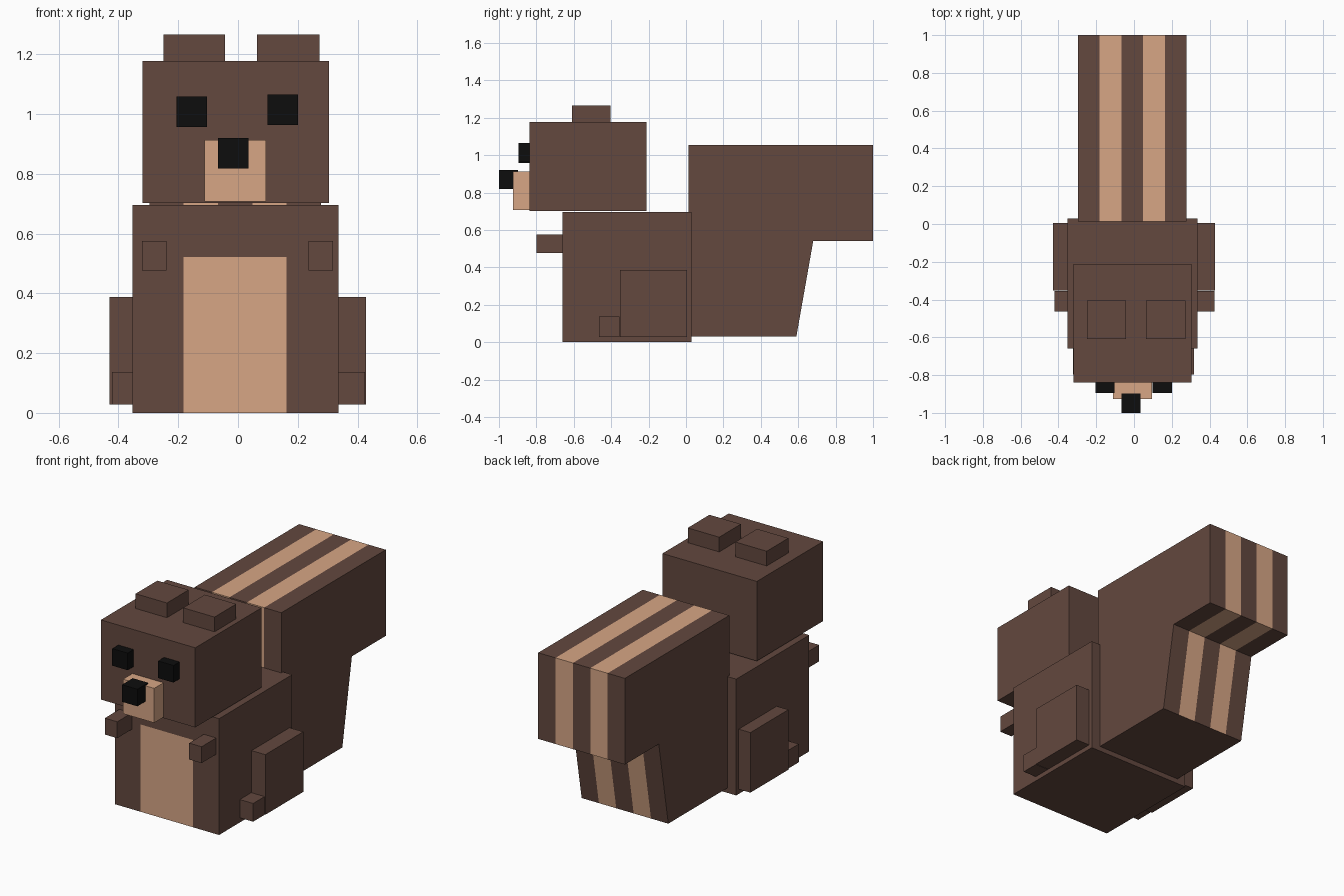
import bpy, bmesh

if "Cube" in bpy.data.objects:
    bpy.data.objects.remove(bpy.data.objects["Cube"])


def material(name, rgb):
    m = bpy.data.materials.new(name)
    m.diffuse_color = (*rgb, 1)
    m.use_nodes = True
    m.node_tree.nodes["Principled BSDF"].inputs["Base Color"].default_value = m.diffuse_color
    return m


BROWN = material("brown_fur", (0.125, 0.065, 0.049))
TAN = material("tan_fur", (0.68, 0.38, 0.235))
BLACK = material("black", (0.004, 0.004, 0.004))


def prism(name, profile, x0, x1, mat, cuts=(), accent=None):
    """Extrude a (y, z) profile along x; cut it by planes and recolour faces chosen by accent."""
    bm = bmesh.new()
    face = bm.faces.new([bm.verts.new((x0, y, z)) for y, z in profile])
    ext = bmesh.ops.extrude_face_region(bm, geom=[face])["geom"]
    verts = [g for g in ext if isinstance(g, bmesh.types.BMVert)]
    bmesh.ops.translate(bm, verts=verts, vec=(x1 - x0, 0, 0))
    for axis, pos in cuts:
        co, no = [0, 0, 0], [0, 0, 0]
        co[axis], no[axis] = pos, 1
        bmesh.ops.bisect_plane(bm, geom=bm.verts[:] + bm.edges[:] + bm.faces[:],
                               plane_co=co, plane_no=no)
    bmesh.ops.recalc_face_normals(bm, faces=bm.faces)
    bm.normal_update()
    for f in bm.faces:
        if accent and accent(f.calc_center_median(), f.normal):
            f.material_index = 1
    me = bpy.data.meshes.new(name)
    bm.to_mesh(me)
    bm.free()
    me.materials.append(mat)
    if accent:
        me.materials.append(TAN)
    ob = bpy.data.objects.new(name, me)
    bpy.context.collection.objects.link(ob)
    return ob


def box(name, x, y, z, mat=BROWN, **kw):
    profile = [(y[0], z[0]), (y[1], z[0]), (y[1], z[1]), (y[0], z[1])]
    return prism(name, profile, x[0], x[1], mat, **kw)


# Body with a flush tan belly on the front face
box("body", (-0.353, 0.337), (-0.66, 0.03), (0, 0.695),
    cuts=[(0, -0.183), (0, 0.163), (2, 0.522)],
    accent=lambda c, n: n.y < -0.5 and -0.183 < c.x < 0.163 and c.z < 0.522)

# Head, snout and nose
box("head", (-0.32, 0.304), (-0.838, -0.212), (0.702, 1.178))
box("snout", (-0.112, 0.094), (-0.926, -0.838), (0.707, 0.913), TAN)
box("nose", (-0.067, 0.035), (-1, -0.898), (0.818, 0.92), BLACK)

# Paired parts, each side slightly off the centre line
for side, ear, eye, eye_z, paw, thigh, foot in (
    ("left", (-0.25, -0.043), (-0.205, -0.103), 0.957,
     (-0.322, -0.24), (-0.43, -0.353), (-0.421, -0.353)),
    ("right", (0.064, 0.272), (0.098, 0.2), 0.964,
     (0.236, 0.318), (0.337, 0.428), (0.337, 0.425)),
):
    box(side + "_ear", ear, (-0.61, -0.405), (1.178, 1.266))
    box(side + "_eye", eye, (-0.895, -0.838), (eye_z, eye_z + 0.102), BLACK)
    box(side + "_paw", paw, (-0.798, -0.66), (0.477, 0.575))
    box(side + "_thigh", thigh, (-0.353, 0.006), (0.028, 0.387))
    box(side + "_foot", foot, (-0.464, -0.356), (0.028, 0.137))

# Bushy tail with two stripes wrapping every side but the base
prism("tail",
      [(0.014, 0.03), (0.59, 0.03), (0.68, 0.54), (1, 0.54), (1, 1.055), (0.014, 1.055)],
      -0.296, 0.277, BROWN,
      cuts=[(0, x) for x in (-0.182, -0.067, 0.048, 0.163)],
      accent=lambda c, n: abs(n.x) < 0.5 and c.z > 0.1
      and (-0.182 < c.x < -0.067 or 0.048 < c.x < 0.163))
